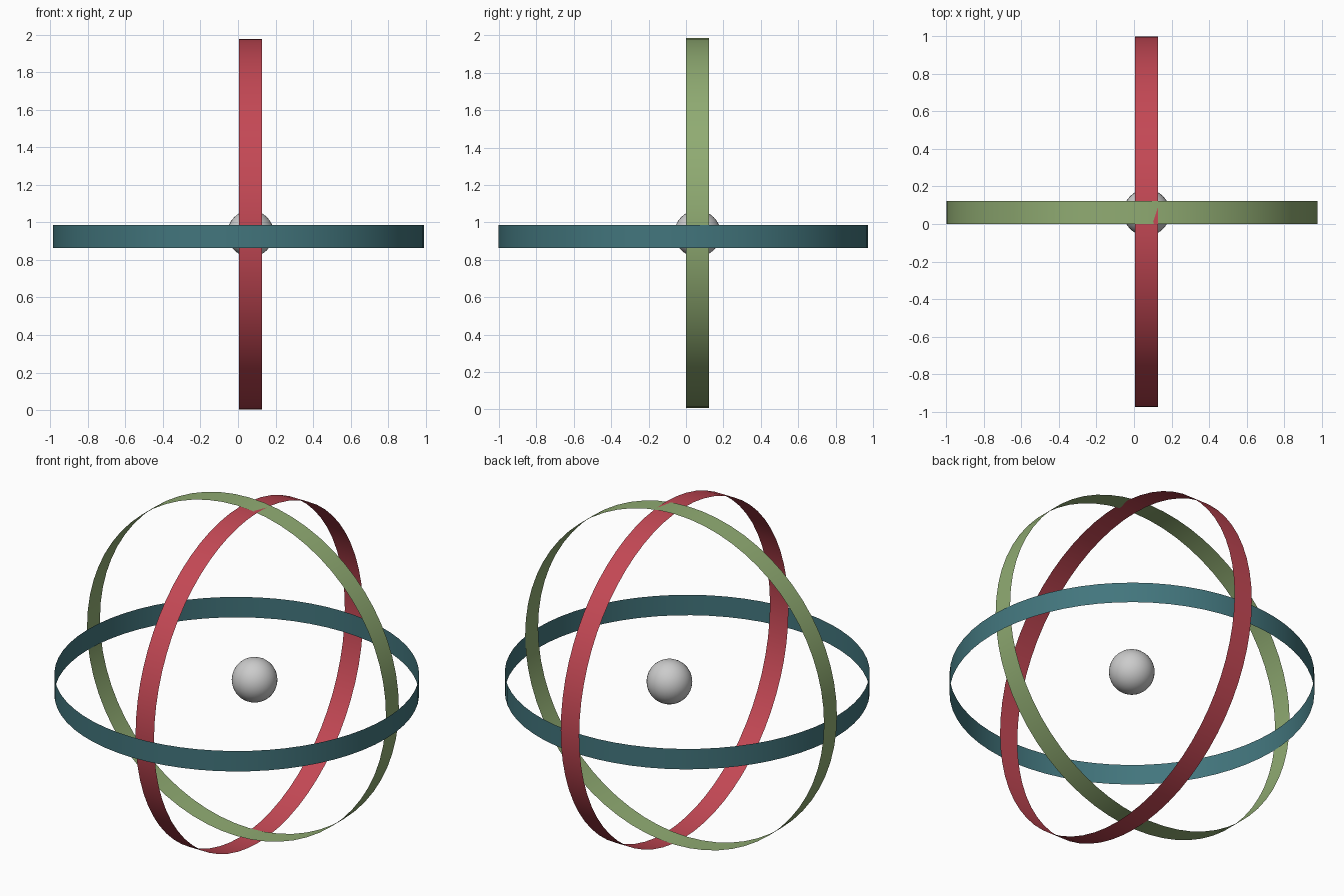
import bpy
from math import pi, radians

if "Cube" in bpy.data.objects:
    bpy.data.objects.remove(bpy.data.objects["Cube"])


def material(name, rgb):
    mat = bpy.data.materials.new(name)
    mat.diffuse_color = (*rgb, 1)
    mat.use_nodes = True
    mat.node_tree.nodes["Principled BSDF"].inputs["Base Color"].default_value = mat.diffuse_color
    return mat


def smooth(obj):
    bpy.context.view_layer.objects.active = obj
    obj.select_set(True)
    bpy.ops.object.shade_smooth_by_angle(angle=radians(30))
    obj.select_set(False)


def ring(name, centre, rotation, width, rgb):
    # open paper-thin band
    bpy.ops.mesh.primitive_cylinder_add(vertices=64, radius=0.988, depth=width,
                                        end_fill_type='NOTHING',
                                        location=centre, rotation=rotation)
    obj = bpy.context.object
    obj.name = name
    obj.data.materials.append(material(name + "_colour", rgb))
    smooth(obj)


# three mutually perpendicular bands
ring("red_ring", (0.067, 0.012, 0.99), (0, pi / 2, 0), 0.122, (0.55, 0.065, 0.09))
ring("green_ring", (-0.01, 0.061, 0.997), (pi / 2, 0, 0), 0.122, (0.28, 0.41, 0.17))
ring("teal_ring", (0.002, -0.015, 0.925), (0, 0, 0), 0.122, (0.055, 0.18, 0.205))

# ball in the middle
bpy.ops.mesh.primitive_uv_sphere_add(segments=32, ring_count=16, radius=0.124,
                                     location=(0.067, 0.061, 0.94))
ball = bpy.context.object
ball.name = "centre_ball"
smooth(ball)
